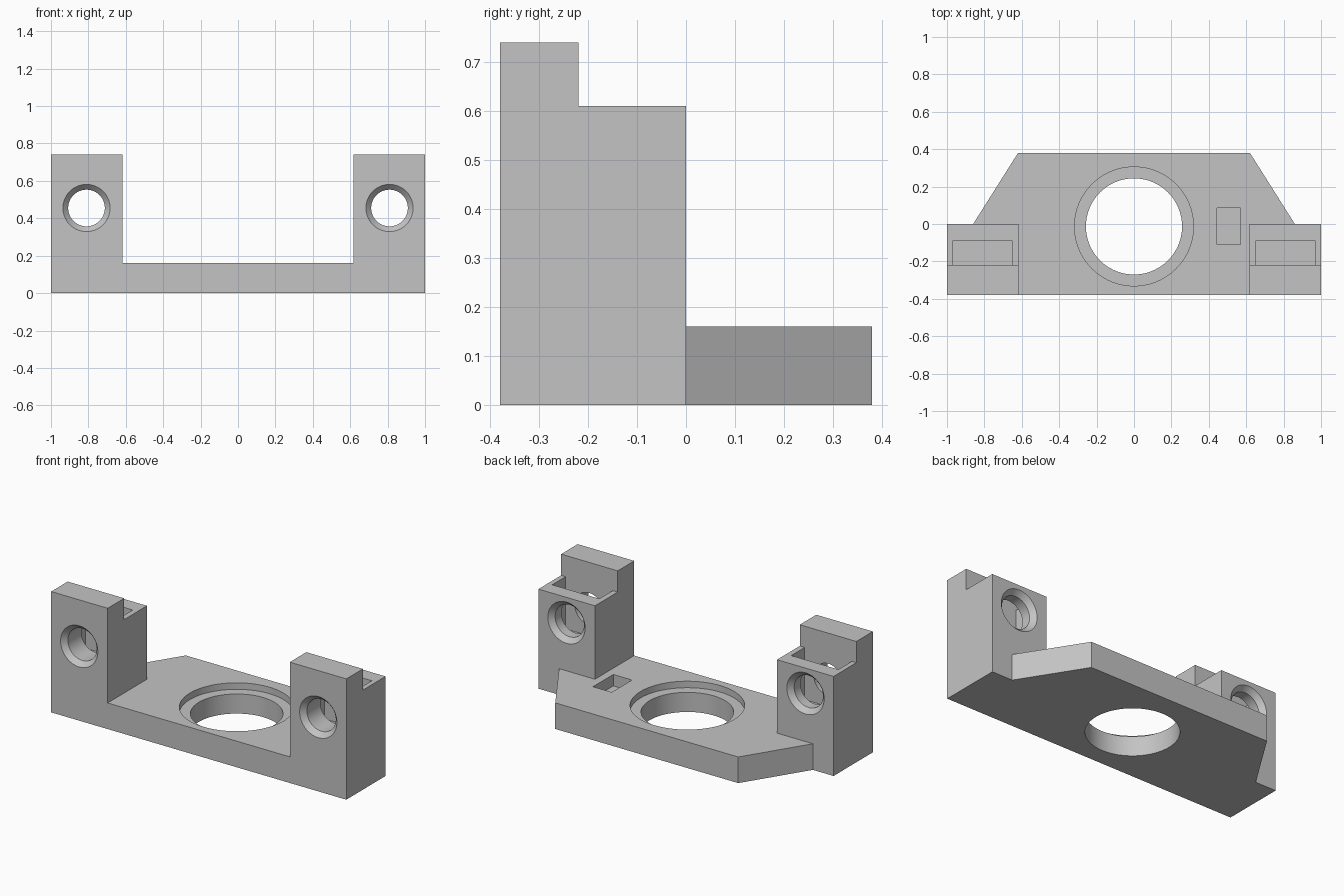
import bpy, bmesh
from math import sin, cos, tau
from mathutils import Matrix, Vector

cube = bpy.data.objects.get("Cube")
if cube:
    bpy.data.objects.remove(cube, do_unlink=True)

grey = bpy.data.materials.new("plain grey")
grey.use_nodes = True
colour = (0.55, 0.55, 0.55, 1)
grey.diffuse_color = colour
grey.node_tree.nodes["Principled BSDF"].inputs["Base Color"].default_value = colour


def finish(name, bm):
    bmesh.ops.recalc_face_normals(bm, faces=bm.faces)
    mesh = bpy.data.meshes.new(name)
    bm.to_mesh(mesh)
    bm.free()
    mesh.materials.append(grey)
    obj = bpy.data.objects.new(name, mesh)
    bpy.context.collection.objects.link(obj)
    return obj


def prism(name, outline, offset):
    """Extrude a flat outline of 3D points along an offset."""
    bm = bmesh.new()
    face = bm.faces.new([bm.verts.new(p) for p in outline])
    grown = bmesh.ops.extrude_face_region(bm, geom=[face])["geom"]
    verts = [g for g in grown if isinstance(g, bmesh.types.BMVert)]
    bmesh.ops.translate(bm, verts=verts, vec=offset)
    return finish(name, bm)


def box(name, x0, x1, y0, y1, z0, z1):
    outline = [(x0, y0, z0), (x1, y0, z0), (x1, y1, z0), (x0, y1, z0)]
    return prism(name, outline, (0, 0, z1 - z0))


def lathe(name, profile, matrix, sides=64):
    """Closed solid of revolution from (radius, height) pairs."""
    bm = bmesh.new()
    rings = []
    for r, h in profile:
        angles = [tau * i / sides for i in range(sides)]
        rings.append([bm.verts.new(matrix @ Vector((r * cos(a), r * sin(a), h))) for a in angles])
    for low, high in zip(rings, rings[1:]):
        for i in range(sides):
            j = (i + 1) % sides
            bm.faces.new((low[i], low[j], high[j], high[i]))
    bm.faces.new(rings[0])
    bm.faces.new(rings[-1])
    return finish(name, bm)


def boolean(target, tool, operation):
    mod = target.modifiers.new(operation.lower(), 'BOOLEAN')
    mod.operation = operation
    mod.solver = 'EXACT'
    mod.object = tool
    bpy.context.view_layer.objects.active = target
    bpy.ops.object.modifier_apply(modifier=mod.name)
    bpy.data.objects.remove(tool, do_unlink=True)


# Base plate with slanted rear corners
half = [(1, -0.38), (1, -0.1), (0.86, -0.1), (0.86, 0), (0.62, 0.38)]
outline = half + [(-x, y) for x, y in reversed(half)]
bracket = prism("mounting_bracket", [(x, y, 0) for x, y in outline], (0, 0, 0.16))

# Stepped end posts
step = [(-0.38, 0), (0, 0), (0, 0.61), (-0.22, 0.61), (-0.22, 0.74), (-0.38, 0.74)]
for side in (-1, 1):
    post = prism("post", [(side * 0.617, y, z) for y, z in step], (side * 0.383, 0, 0))
    boolean(bracket, post, 'UNION')

# Nut slots and countersunk bolt holes through the posts
bolt = [(0.145, -0.21), (0.098, -0.16), (0.098, 0.16), (0.145, 0.21)]
for side in (-1, 1):
    x = side * 0.81
    slot = box("nut_slot", x - 0.16, x + 0.16, -0.22, -0.09, 0.29, 0.8)
    boolean(bracket, slot, 'DIFFERENCE')
    place = Matrix.Translation((x, -0.19, 0.455)) @ Matrix.Rotation(tau / 4, 4, 'X')
    boolean(bracket, lathe("bolt_hole", bolt, place), 'DIFFERENCE')

# Central hole with a recessed seat
bore = [(0.257, -0.1), (0.257, 0.12), (0.318, 0.12), (0.318, 0.3)]
boolean(bracket, lathe("central_hole", bore, Matrix.Translation((0, -0.013, 0)), 96), 'DIFFERENCE')

# Small blind pocket
boolean(bracket, box("pocket", 0.443, 0.57, -0.11, 0.086, 0.09, 0.3), 'DIFFERENCE')

# Smooth bores, crisp edges
bpy.ops.object.select_all(action='DESELECT')
bracket.select_set(True)
bpy.context.view_layer.objects.active = bracket
bpy.ops.object.shade_smooth_by_angle(angle=0.5)
